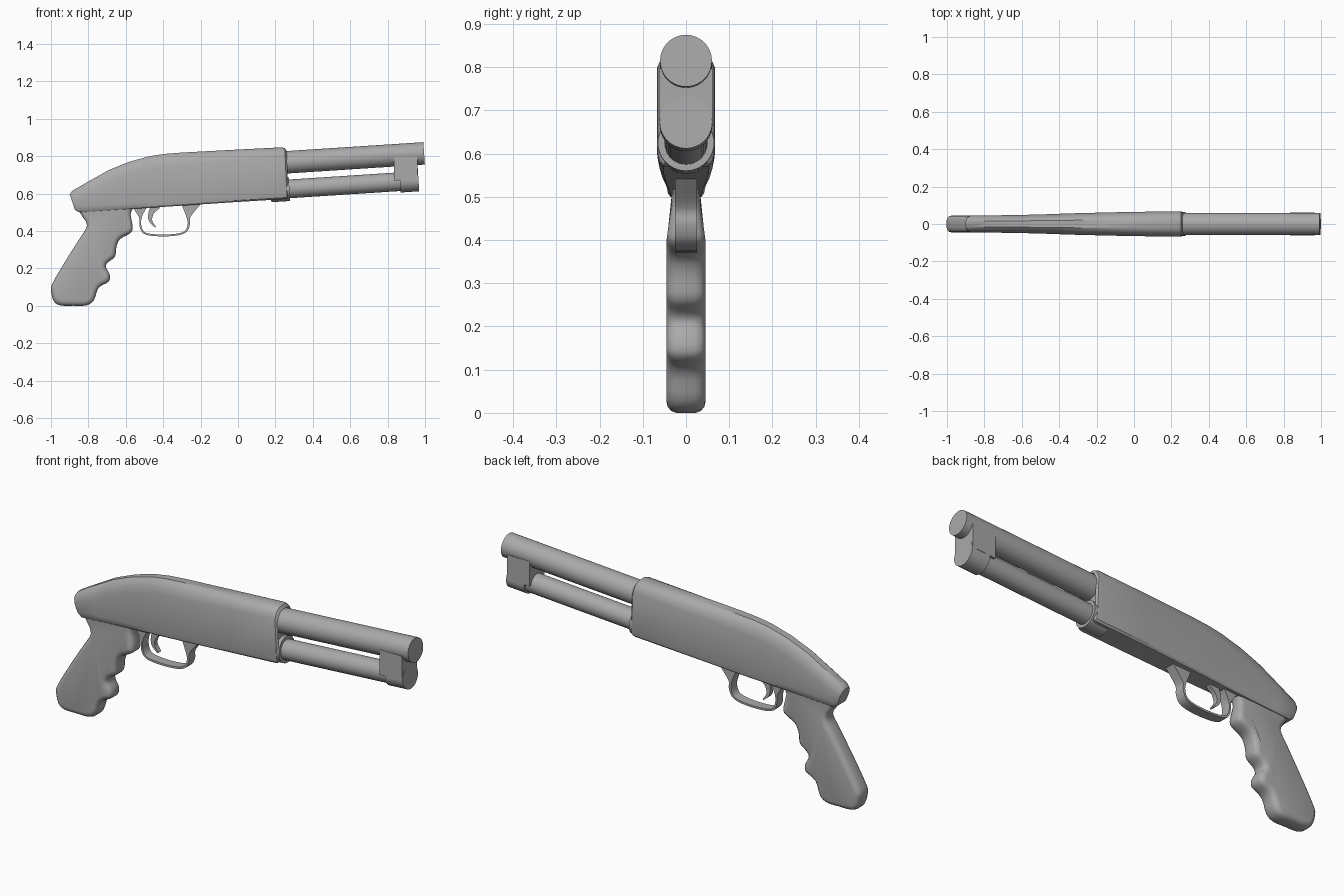
import bpy, bmesh, math
from mathutils import Vector

cube = bpy.data.objects.get("Cube")
if cube:
    bpy.data.objects.remove(cube)

grey = bpy.data.materials.new("gunmetal grey")
grey.use_nodes = True
COLOR = (0.4, 0.4, 0.4, 1)
grey.diffuse_color = COLOR
grey.node_tree.nodes["Principled BSDF"].inputs["Base Color"].default_value = COLOR


def loft(name, rings, angle=35):
    """Skin a list of equal-length closed rings and cap both ends."""
    bm = bmesh.new()
    rows = [[bm.verts.new(p) for p in ring] for ring in rings]
    n = len(rows[0])
    for a, b in zip(rows, rows[1:]):
        for i in range(n):
            j = (i + 1) % n
            bm.faces.new((a[i], a[j], b[j], b[i]))
    bm.faces.new(rows[0])
    bm.faces.new(rows[-1])
    bmesh.ops.recalc_face_normals(bm, faces=bm.faces)
    mesh = bpy.data.meshes.new(name)
    bm.to_mesh(mesh)
    bm.free()
    mesh.materials.append(grey)
    ob = bpy.data.objects.new(name, mesh)
    bpy.context.collection.objects.link(ob)
    bpy.ops.object.select_all(action="DESELECT")
    ob.select_set(True)
    bpy.context.view_layer.objects.active = ob
    bpy.ops.object.shade_smooth_by_angle(angle=math.radians(angle))
    return ob


def spline(points, steps=4, closed=False):
    """Smooth curve through the points."""
    n = len(points)
    pts = [Vector(p) for p in points]
    get = (lambda i: pts[i % n]) if closed else (lambda i: pts[max(0, min(n - 1, i))])
    out = []
    for i in range(n if closed else n - 1):
        a, b, c, d = (get(i + k) for k in (-1, 0, 1, 2))
        for s in range(steps):
            t = s / steps
            out.append(b + (c - a) * (t / 2) + (2 * a - 5 * b + 4 * c - d) * (t * t / 2)
                       + (3 * b - a - 3 * c + d) * (t ** 3 / 2))
    if not closed:
        out.append(pts[-1])
    return out


SLOPE = 0.065


def tube(name, x0, x1, z0, radius, sides=40):
    """Cylinder along the tilted barrel direction; z0 is the axis height at x = 0."""
    tilt = math.atan(SLOPE)
    rings = []
    for x in (x0, x1):
        ring = []
        for i in range(sides):
            a = 2 * math.pi * i / sides
            up = radius * math.sin(a)
            ring.append((x - up * math.sin(tilt), radius * math.cos(a),
                         z0 + SLOPE * x + up * math.cos(tilt)))
        rings.append(ring)
    return loft(name, rings)


def ribbon(name, path, half_width):
    """Flat strip along an (x, z, thickness) path."""
    pts = spline(path)
    rings = []
    for i, p in enumerate(pts):
        t = pts[min(i + 1, len(pts) - 1)] - pts[max(i - 1, 0)]
        side = Vector((-t.y, t.x)).normalized() * p.z / 2
        rings.append([(p.x + s * side.x, y, p.y + s * side.y)
                      for s, y in ((-1, -half_width), (-1, half_width),
                                   (1, half_width), (1, -half_width))])
    return loft(name, rings)


# Receiver: chamfered sections from the rear to the front rim
def section(x_top, x_bot, top, bot, w, chamfer):
    half = [(w * 0.35, top), (w * 0.62, top - chamfer * 0.18), (w * 0.84, top - chamfer * 0.5),
            (w, top - chamfer), (w, bot + 0.03), (w * 0.93, bot + 0.008), (w * 0.8, bot)]
    loop = half + [(-y, z) for y, z in reversed(half)]
    return [(x_bot + (x_top - x_bot) * (z - bot) / (top - bot), y, z) for y, z in loop]


stations = [
    (-0.90, -0.872, 0.596, 0.512, 0.038, 0.03),
    (-0.885, -0.85, 0.615, 0.50, 0.045, 0.04),
    (-0.79, -0.77, 0.67, 0.505, 0.046, 0.055),
    (-0.69, -0.68, 0.726, 0.511, 0.047, 0.065),
    (-0.58, -0.58, 0.77, 0.517, 0.049, 0.07),
    (-0.47, -0.47, 0.80, 0.524, 0.052, 0.07),
    (-0.39, -0.39, 0.812, 0.529, 0.055, 0.068),
    (-0.30, -0.30, 0.819, 0.535, 0.058, 0.064),
    (0.0, 0.0, 0.835, 0.555, 0.065, 0.055),
    (0.235, 0.25, 0.847, 0.57, 0.067, 0.048),
    (0.25, 0.262, 0.842, 0.574, 0.065, 0.048),
    (0.26, 0.27, 0.828, 0.582, 0.057, 0.045),
    (0.245, 0.255, 0.82, 0.59, 0.052, 0.045),
]
loft("receiver", [section(*s) for s in stations], 30)

# Barrel, lower tube, its collar and the front clamp
tube("barrel", 0.2, 0.995, 0.75, 0.06)
tube("magazine_tube", 0.2, 0.9, 0.607, 0.05)
tube("tube_collar", 0.174, 0.275, 0.607, 0.065)
tube("clamp_cap", 0.865, 0.965, 0.61, 0.061)
block = []
for x in (0.835, 0.961):
    mid = 0.61 + SLOPE * x
    block.append([(x, -0.061, mid + 0.005), (x, 0.061, mid + 0.005),
                  (x, 0.061, 0.797), (x, -0.061, 0.797)])
loft("clamp_block", block)

# Pistol grip: finger-grooved outline with rounded edges and a narrower neck
outline = spline([
    (-0.84, 0.54), (-0.84, 0.49), (-0.807, 0.43), (-0.85, 0.355), (-0.925, 0.235),
    (-0.992, 0.12), (-1.0, 0.08), (-0.985, 0.025), (-0.95, 0.002), (-0.88, 0.0),
    (-0.81, 0.002), (-0.77, 0.03), (-0.745, 0.096), (-0.69, 0.13), (-0.687, 0.17),
    (-0.706, 0.205), (-0.698, 0.23), (-0.658, 0.262), (-0.65, 0.316), (-0.63, 0.357),
    (-0.58, 0.385), (-0.563, 0.415), (-0.575, 0.49), (-0.58, 0.54)], 3, True)


def grip_ring(y, inset):
    ring = []
    for i, p in enumerate(outline):
        t = (outline[(i + 1) % len(outline)] - outline[i - 1]).normalized()
        x, z = p.x - t.y * inset, p.y + t.x * inset
        neck = 1 - 0.3 * max(0, min(1, (z - 0.40) / 0.1))
        ring.append((x, y * neck, z))
    return ring


layers = [(0.045, 0.026), (0.042, 0.014), (0.034, 0.005), (0.02, 0.0)]
layers += [(-y, inset) for y, inset in reversed(layers)]
loft("grip", [grip_ring(y, inset) for y, inset in layers], 50)

# Trigger guard with flared feet, and the curved trigger
ribbon("trigger_guard", [
    (-0.525, 0.535, 0.09), (-0.522, 0.475, 0.016), (-0.52, 0.42, 0.01), (-0.495, 0.386, 0.01),
    (-0.42, 0.376, 0.01), (-0.33, 0.38, 0.01), (-0.28, 0.397, 0.01), (-0.263, 0.435, 0.012),
    (-0.265, 0.475, 0.022), (-0.255, 0.55, 0.11)], 0.025)
ribbon("trigger", [
    (-0.435, 0.54, 0.05), (-0.463, 0.50, 0.03), (-0.468, 0.455, 0.018),
    (-0.44, 0.42, 0.006)], 0.012)
